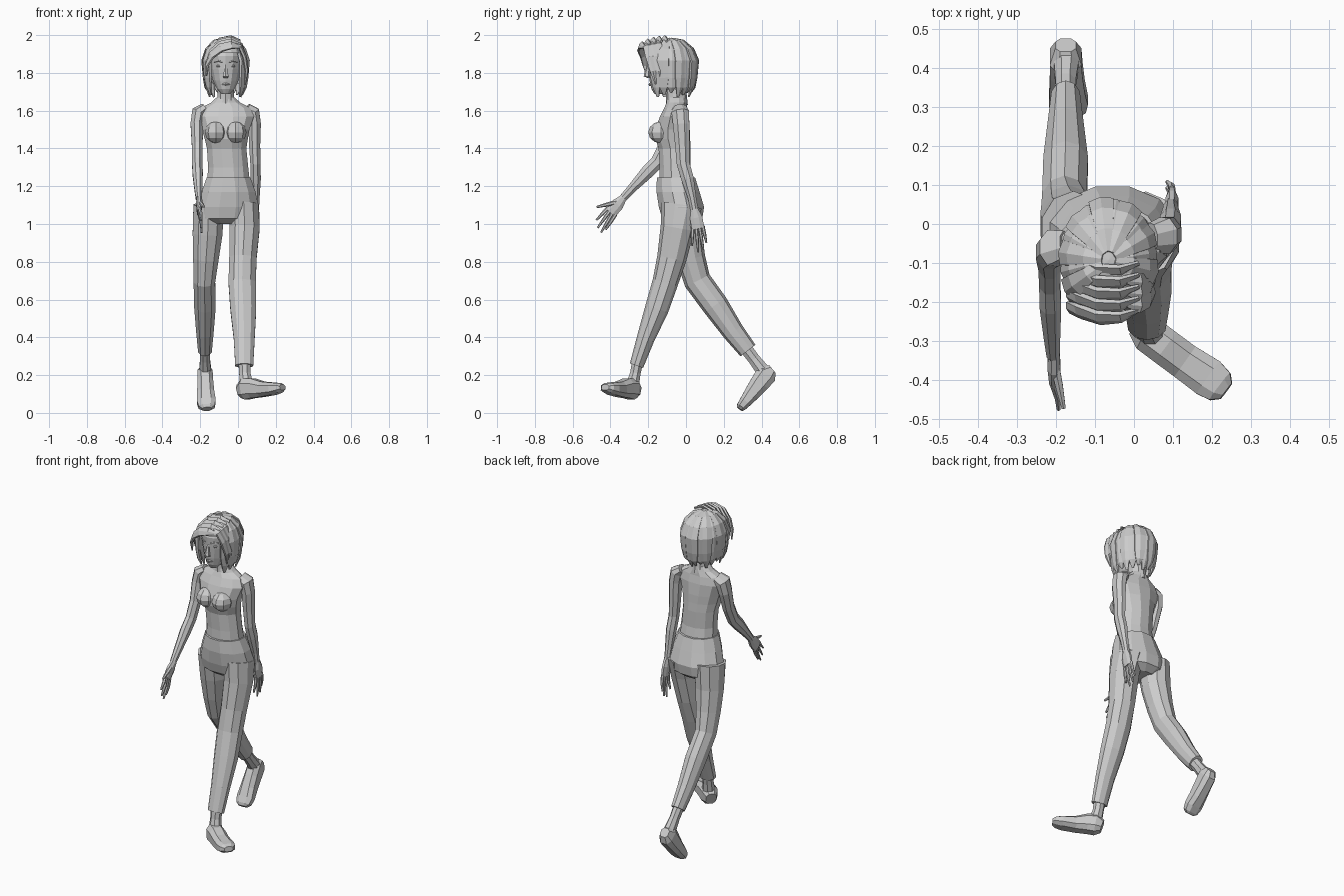
import bpy, bmesh, math
from mathutils import Vector as V


def tube(name, rings, n=10, side=(1, 0, 0), flat=False, power=1.0):
    """Loft ellipses (x, y, z, half width, half depth) along a path and cap the ends."""
    bm = bmesh.new()
    P = [V(r[:3]) for r in rings]
    loops = []
    for i, r in enumerate(rings):
        t = (P[min(i + 1, len(P) - 1)] - P[max(i - 1, 0)]).normalized()
        if flat:
            t = V((0, 0, 1))
        a = V(side)
        a = (a - t * a.dot(t)).normalized()
        b = t.cross(a)
        loop = []
        for k in range(n):
            w = 2 * math.pi * (k + .5) / n
            c, s = math.cos(w), math.sin(w)
            c = math.copysign(abs(c) ** power, c)
            s = math.copysign(abs(s) ** power, s)
            loop.append(bm.verts.new(P[i] + a * c * r[3] + b * s * r[4]))
        loops.append(loop)
    for A, B in zip(loops, loops[1:]):
        for k in range(n):
            bm.faces.new((A[k], A[(k + 1) % n], B[(k + 1) % n], B[k]))
    bm.faces.new(loops[0][::-1])
    bm.faces.new(loops[-1])
    return finish(name, bm)


def finish(name, bm):
    bmesh.ops.recalc_face_normals(bm, faces=bm.faces)
    me = bpy.data.meshes.new(name)
    bm.to_mesh(me)
    bm.free()
    ob = bpy.data.objects.new(name, me)
    bpy.context.collection.objects.link(ob)
    return ob


def ball(name, c, r, u=10, v=7, cut=None):
    """Faceted ellipsoid, optionally with some vertices removed."""
    bm = bmesh.new()
    bmesh.ops.create_uvsphere(bm, u_segments=u, v_segments=v, radius=1)
    for p in bm.verts:
        p.co = V([c[i] + p.co[i] * r[i] for i in range(3)])
    if cut:
        bmesh.ops.delete(bm, geom=[p for p in bm.verts if cut(p.co)], context='VERTS')
    return finish(name, bm)


# torso and neck
tube("torso", [(-.05, -.05, 1.21, .118, .095), (-.052, -.057, 1.30, .110, .085),
               (-.06, -.06, 1.40, .108, .088), (-.062, -.07, 1.45, .118, .095),
               (-.065, -.072, 1.50, .130, .095), (-.065, -.062, 1.57, .155, .078),
               (-.065, -.055, 1.615, .135, .062), (-.065, -.05, 1.642, .08, .055),
               (-.065, -.05, 1.67, .05, .052)], 12, flat=True)
for s, nm in ((-1, "right"), (1, "left")):
    ball(nm + "_bust", (-.065 + s * .052, -.132, 1.485), (.058, .068, .058), 8, 6)
tube("neck", [(-.065, -.048, 1.63, .052, .058), (-.065, -.052, 1.69, .045, .055),
              (-.065, -.065, 1.76, .046, .058)], 10, flat=True)

# trousers: hips and two legs
tube("hips", [(-.05, -.053, 1.245, .120, .105), (-.05, -.042, 1.17, .148, .118),
              (-.055, -.024, 1.09, .170, .124), (-.06, -.02, 1.03, .160, .110),
              (-.065, -.02, 1.0, .09, .07)], 12, flat=True)
tube("left_trouser_leg", [(.03, -.025, 1.10, .082, .11), (.035, -.045, .98, .084, .09),
                          (.026, -.075, .82, .076, .078), (.022, -.11, .69, .076, .068),
                          (.028, -.155, .55, .072, .063), (.033, -.215, .39, .058, .047),
                          (.033, -.262, .25, .050, .037)], 10)
tube("right_trouser_leg", [(-.155, -.015, 1.10, .085, .10), (-.161, .0, .95, .083, .085),
                           (-.17, .025, .82, .071, .077), (-.178, .06, .70, .060, .072),
                           (-.175, .155, .57, .060, .070), (-.175, .25, .43, .048, .058),
                           (-.175, .328, .33, .038, .050)], 10)

# ankles and shoes
tube("left_ankle", [(.035, -.255, .28, .036, .032), (.036, -.268, .21, .032, .03),
                    (.045, -.285, .14, .04, .038)], 8)
tube("right_ankle", [(-.175, .31, .35, .031, .036), (-.175, .36, .285, .028, .034),
                     (-.173, .41, .22, .035, .04)], 8)
tube("left_shoe", [(.012, -.262, .115, .032, .038), (.04, -.285, .127, .050, .060),
                   (.08, -.315, .13, .050, .055), (.13, -.352, .125, .050, .043),
                   (.19, -.393, .128, .054, .034), (.22, -.416, .133, .046, .027),
                   (.236, -.428, .135, .026, .016)], 8, side=(.58, .81, 0), power=.75)
tube("right_shoe", [(-.175, .458, .232, .028, .028), (-.175, .428, .207, .043, .060),
                    (-.173, .392, .160, .044, .054), (-.171, .350, .105, .048, .044),
                    (-.168, .315, .060, .053, .034), (-.166, .292, .032, .045, .027),
                    (-.165, .283, .020, .026, .018)], 8, power=.75)


# arms
tube("left_arm", [(.045, -.035, 1.61, .03, .04), (.078, -.03, 1.59, .040, .05), (.088, -.026, 1.53, .036, .047),
                  (.088, -.02, 1.42, .032, .041), (.092, -.015, 1.32, .029, .037),
                  (.094, .008, 1.24, .029, .036), (.094, .032, 1.14, .022, .024),
                  (.094, .045, 1.07, .018, .022)], 8)
tube("right_arm", [(-.175, -.055, 1.61, .03, .04), (-.208, -.062, 1.59, .040, .05), (-.218, -.072, 1.53, .036, .047),
                   (-.216, -.105, 1.42, .031, .041), (-.216, -.150, 1.33, .029, .040),
                   (-.214, -.205, 1.275, .030, .038), (-.21, -.285, 1.19, .023, .026),
                   (-.207, -.335, 1.135, .018, .022)], 8)


# hands: palm, four fingers and a thumb, all in the side plane
def hand(name, x, wrist, palm, fingers, thumb):
    w, p = V((x, *wrist)), V((x, *palm))
    m = w.lerp(p, .45)
    tube(name + "_palm", [(*w, .016, .020), (*m, .018, .036), (*p, .013, .036)], 8)
    d = (p - w).normalized()
    across = V((0, -d.z, d.y))
    for i, tip in enumerate(fingers):
        base = p + across * (.027 - .018 * i) - d * .01
        end = V((x + .012 * math.copysign(1, -x), *tip))
        mid = base.lerp(end, .5) + V((.004, 0, 0))
        tube(f"{name}_finger_{i + 1}", [(*base, .010, .010), (*mid, .009, .009), (*end, .005, .005)], 6)
    base, end = w.lerp(p, .25), V((x + .025 * math.copysign(1, -x), *thumb))
    tube(name + "_thumb", [(*base, .013, .014), (*base.lerp(end, .55), .011, .011), (*end, .006, .006)], 6)


hand("left_hand", .097, (.045, 1.08), (.064, .975),
     [(.108, .90), (.092, .865), (.065, .85), (.032, .885)], (.012, .95))
hand("right_hand", -.205, (-.33, 1.14), (-.400, 1.06),
     [(-.425, .97), (-.450, .955), (-.468, .98), (-.475, 1.02)], (-.472, 1.09))

# head and face
hx = -.065
tube("head", [(hx, -.145, 1.688, .022, .022), (hx, -.128, 1.715, .048, .055),
              (hx, -.105, 1.76, .070, .088), (hx, -.093, 1.82, .086, .107),
              (hx, -.088, 1.89, .092, .118), (hx, -.088, 1.945, .075, .095),
              (hx, -.088, 1.975, .035, .05)], 14, flat=True)
tube("nose", [(hx, -.196, 1.845, .008, .008), (hx, -.205, 1.805, .012, .014),
              (hx, -.208, 1.782, .018, .016), (hx, -.192, 1.772, .012, .010)], 6, flat=True)
tube("mouth", [(hx - .025, -.176, 1.738, .004, .004), (hx, -.189, 1.739, .010, .010),
               (hx + .025, -.176, 1.738, .004, .004)], 6, side=(0, 0, 1))
for s, nm in ((-1, "right"), (1, "left")):
    ball(nm + "_eye", (hx + s * .036, -.184, 1.836), (.016, .012, .007), 8, 5)
    tube(nm + "_brow", [(hx + s * .018, -.199, 1.857, .004, .005), (hx + s * .038, -.195, 1.864, .004, .005),
                        (hx + s * .06, -.175, 1.858, .003, .004)], 5, side=(0, 0, 1))

# hair: inner cap and overlapping locks running from the crown
C, R = V((hx, -.092, 1.848)), V((.116, .150, .142))
ball("hair_cap", C, R * .95, 20, 14,
     lambda p: (p.y < -.14 and p.z < 1.90) or p.z < 1.73)
for i in range(14):
    az = math.radians(60 + i * 240 / 13)
    out = V((math.sin(az), -math.cos(az), 0))
    k = 1.0 if i % 2 else .96
    back = (1 - math.cos(az)) / 2
    rings = []
    for ph, w, h in ((8, .014, .006), (30, .024, .014), (55, .034, .016), (80, .037, .016)):
        f = math.radians(ph)
        q = C + V((out.x * R.x * math.sin(f), out.y * R.y * math.sin(f), R.z * math.cos(f) - .008)) * k
        rings.append((*q, w, h))
    for z, s, w in ((1.775, .95, .034), (1.725, .88, .024), (1.672 + .012 * (i % 3), .80 - .06 * back, .007)):
        rings.append((C.x + out.x * R.x * s * k, C.y + out.y * R.y * s * k, z, w, .012 if w > .01 else .004))
    tube(f"hair_lock_{i + 1}", rings, 6, side=(math.cos(az), math.sin(az), 0))

# fringe: layered locks sweeping from the parting to both sides
for i in range(5):
    y, z = -.235 + .03 * i, 1.925 + .016 * i - .002 * i * i
    tube(f"fringe_right_{i + 1}", [(.012, y + .015, z + .012, .008, .006), (-.035, y - .004, z + .022, .024, .010),
                                   (-.09, y - .005, z + .008, .028, .012),
                                   (-.14, y + .012, z - .032, .026, .012),
                                   (-.165, y + .022, z - .085, .018, .010),
                                   (-.168, y + .03, z - .14, .005, .004)], 6, side=(0, .5, .85))
for i in range(3):
    y = -.205 + .03 * i
    tube(f"fringe_left_{i + 1}", [(-.02, y, 1.955 + .008 * i, .008, .006), (.012, y - .003, 1.94 + .006 * i, .022, .012),
                                  (.035, y + .012, 1.885, .024, .012),
                                  (.046, y + .03, 1.81, .018, .010),
                                  (.038, y + .045, 1.74, .005, .004)], 6, side=(0, 1, .3))
